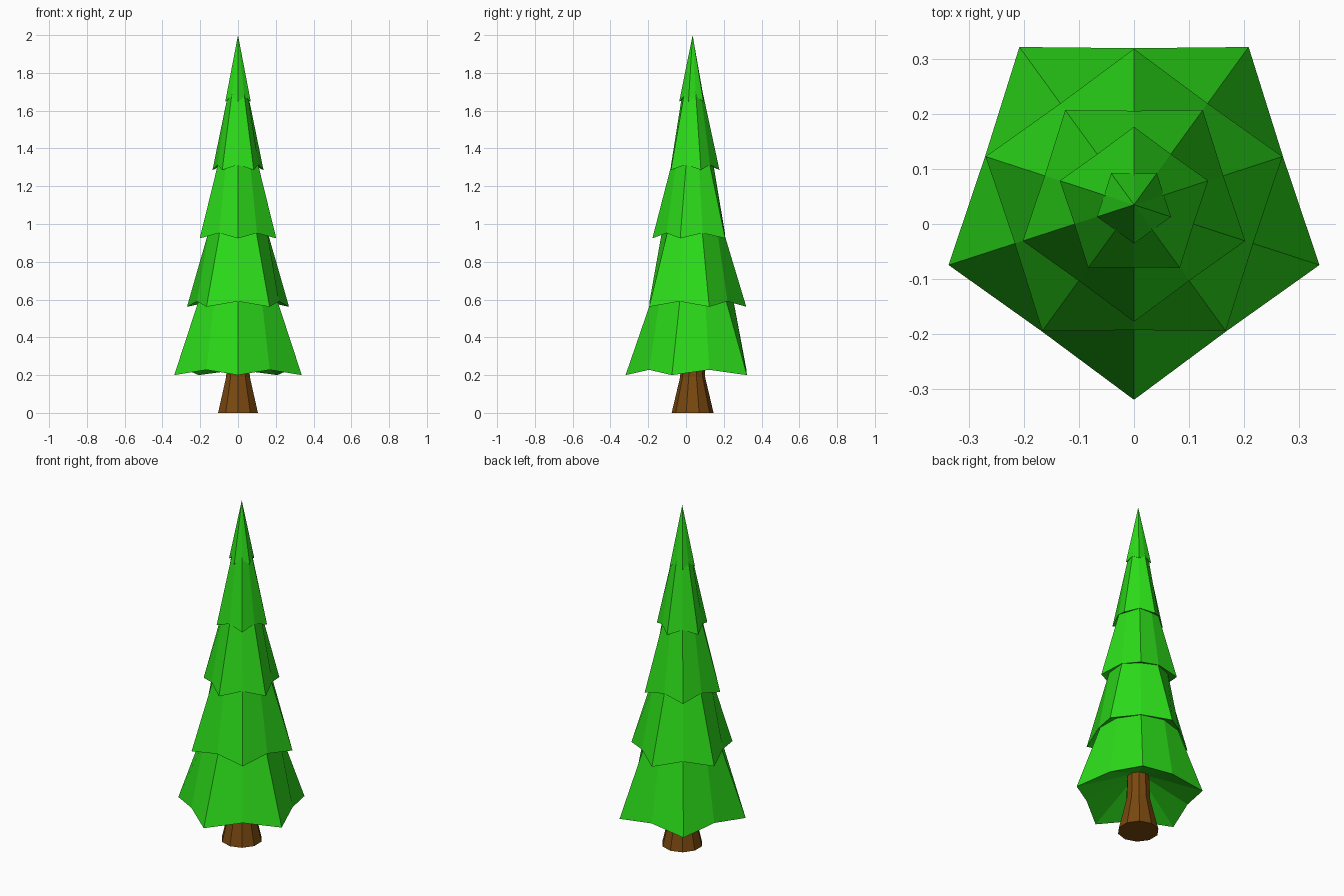
import bpy, bmesh
from math import sin, cos, pi

if "Cube" in bpy.data.objects:
    bpy.data.objects.remove(bpy.data.objects["Cube"])

CY = 0.035      # trunk axis sits slightly behind the origin
SIDES = 10


def material(name, rgb):
    m = bpy.data.materials.new(name)
    m.diffuse_color = (*rgb, 1)
    m.use_nodes = True
    m.node_tree.nodes["Principled BSDF"].inputs["Base Color"].default_value = m.diffuse_color
    return m


green = material("needles", (0.025, 0.72, 0.01))
brown = material("bark", (0.19, 0.065, 0.005))


def make_object(name, bm, mat):
    bmesh.ops.recalc_face_normals(bm, faces=bm.faces)
    me = bpy.data.meshes.new(name)
    bm.to_mesh(me)
    bm.free()
    me.materials.append(mat)
    ob = bpy.data.objects.new(name, me)
    bpy.context.collection.objects.link(ob)


def ring(bm, r_even, z_even, r_odd, z_odd, start):
    verts = []
    for i in range(SIDES):
        r, z = (r_odd, z_odd) if i % 2 else (r_even, z_even)
        a = start + 2 * pi * i / SIDES
        verts.append(bm.verts.new((r * cos(a), CY + r * sin(a), z)))
    return verts


def bridge(bm, a, b):
    for i in range(SIDES):
        j = (i + 1) % SIDES
        bm.faces.new((a[i], a[j], b[j], b[i]))


def fan(bm, a, z):
    tip = bm.verts.new((0, CY, z))
    for i in range(SIDES):
        bm.faces.new((a[i], a[(i + 1) % SIDES], tip))


# Flared trunk, running up inside the lowest tier
bm = bmesh.new()
rings = [ring(bm, r, z, r, z, -pi / 2)
         for r, z in ((0.111, 0), (0.066, 0.19), (0.058, 0.38))]
bm.faces.new(rings[0])
bridge(bm, rings[0], rings[1])
bridge(bm, rings[1], rings[2])
bm.faces.new(rings[2])
make_object("trunk", bm, brown)

# Five pentagonal branch tiers, alternately turned, each with a raised mid-edge
tiers = [(0.355, 0.20), (0.284, 0.562), (0.213, 0.924), (0.142, 1.286), (0.071, 1.648)]
for n, (r, z) in enumerate(tiers):
    start = -pi / 2 if n % 2 == 0 else pi / 2
    bm = bmesh.new()
    rim = ring(bm, r, z, r * 0.803, z + 0.028, start)
    fan(bm, rim, z + 0.45 * r)          # hollow underside
    if n < len(tiers) - 1:
        r2, z2 = tiers[n + 1]
        top = ring(bm, r2 * 0.75, z2 + 0.05, r2 * 0.75, z2 + 0.05, start)
        bridge(bm, rim, top)
        bm.faces.new(top)
    else:
        fan(bm, rim, 2.0)               # pointed crown
    make_object(f"branch_tier_{n + 1}", bm, green)
